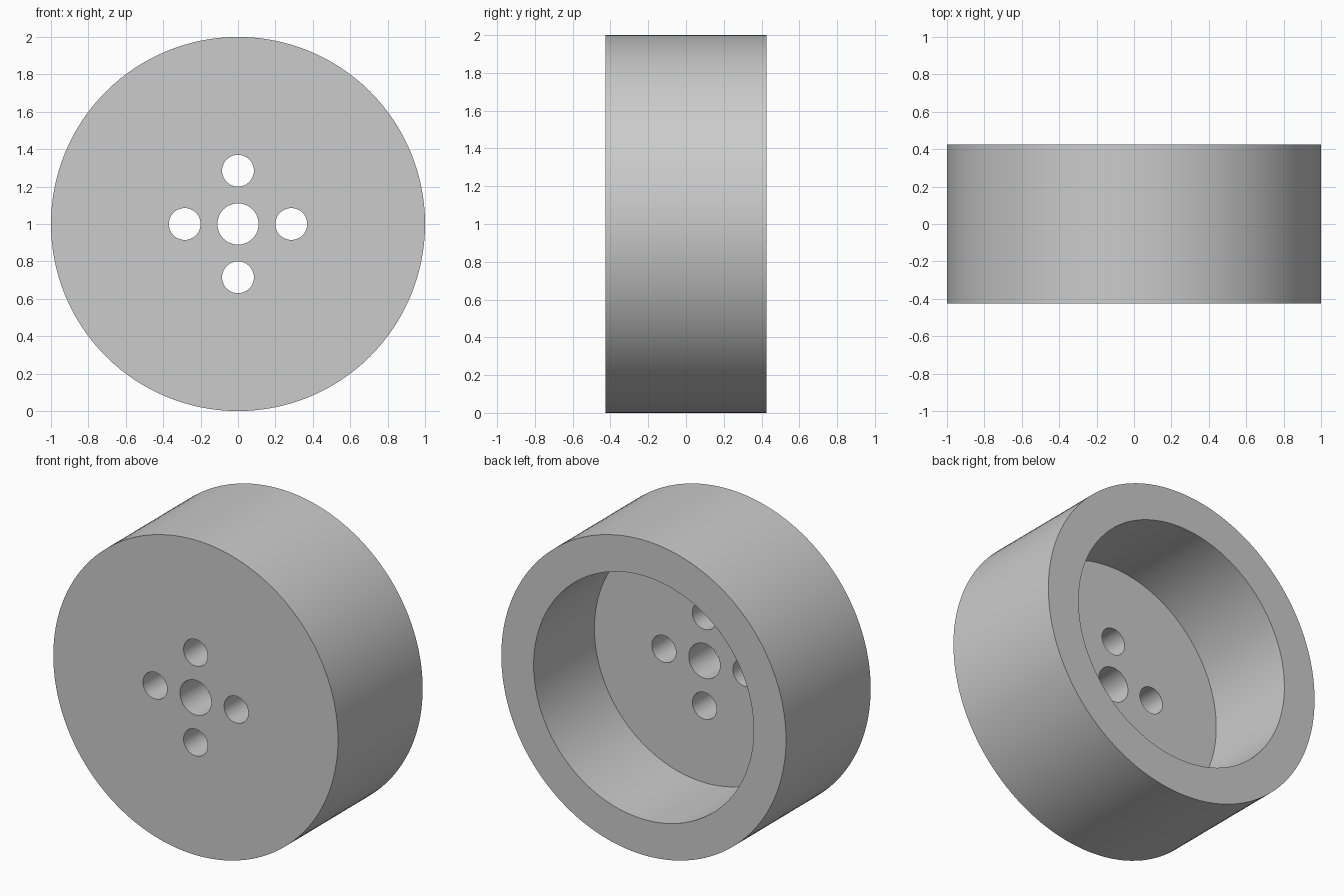
import bpy
import math

RADIUS = 1.0
HALF_WIDTH = 0.425
RECESS_RADIUS = 0.773
FLOOR_Y = -0.185
BOLT_CIRCLE = 0.285

if "Cube" in bpy.data.objects:
    bpy.data.objects.remove(bpy.data.objects["Cube"], do_unlink=True)

grey = bpy.data.materials.new("plain grey")
grey.use_nodes = True
grey.diffuse_color = (0.6, 0.6, 0.6, 1)
grey.node_tree.nodes["Principled BSDF"].inputs["Base Color"].default_value = grey.diffuse_color


def cylinder(name, radius, y_front, y_back, x=0.0, z=RADIUS, sides=96):
    """Cylinder lying along the y axis."""
    bpy.ops.mesh.primitive_cylinder_add(
        vertices=sides, radius=radius, depth=y_back - y_front,
        location=(x, (y_front + y_back) / 2, z), rotation=(math.pi / 2, 0, 0))
    obj = bpy.context.object
    obj.name = name
    obj.data.materials.append(grey)
    return obj


# Wheel body
wheel = cylinder("wheel", RADIUS, -HALF_WIDTH, HALF_WIDTH, sides=128)

# Recess open to the back, axle hole and four bolt holes
cutters = [cylinder("recess_cutter", RECESS_RADIUS, FLOOR_Y, HALF_WIDTH + 0.1, sides=128),
           cylinder("axle_cutter", 0.11, -0.6, 0.0, sides=64)]
for i in range(4):
    angle = i * math.pi / 2
    cutters.append(cylinder("bolt_cutter", 0.085, -0.6, 0.0,
                            BOLT_CIRCLE * math.cos(angle),
                            RADIUS + BOLT_CIRCLE * math.sin(angle), sides=48))

bpy.context.view_layer.objects.active = wheel
for cutter in cutters:
    cut = wheel.modifiers.new("cut", 'BOOLEAN')
    cut.operation = 'DIFFERENCE'
    cut.solver = 'EXACT'
    cut.object = cutter
    bpy.ops.object.modifier_apply(modifier=cut.name)
    bpy.data.objects.remove(cutter, do_unlink=True)

# Smooth round walls with crisp rims
bpy.ops.object.select_all(action='DESELECT')
wheel.select_set(True)
bpy.ops.object.shade_smooth_by_angle(angle=math.radians(30))
